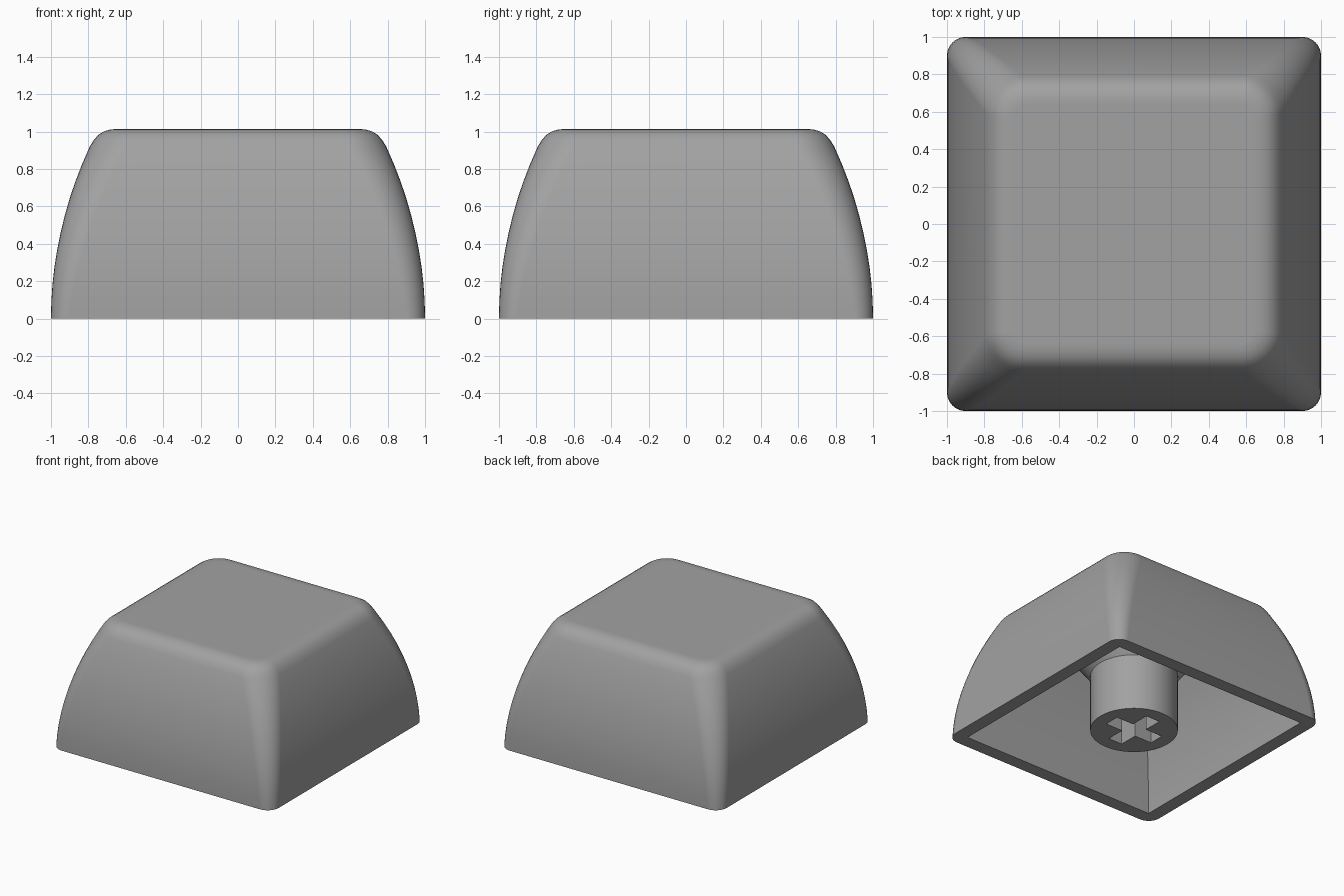
import bpy, bmesh, math

if "Cube" in bpy.data.objects:
    bpy.data.objects.remove(bpy.data.objects["Cube"])

# One matte grey plastic
plastic = bpy.data.materials.new("grey_plastic")
plastic.diffuse_color = (0.36, 0.36, 0.36, 1)
plastic.use_nodes = True
plastic.node_tree.nodes["Principled BSDF"].inputs["Base Color"].default_value = plastic.diffuse_color

SEGS = 8  # steps in each rounded corner


def make_object(name, bm):
    bmesh.ops.recalc_face_normals(bm, faces=bm.faces)
    mesh = bpy.data.meshes.new(name)
    bm.to_mesh(mesh)
    bm.free()
    mesh.materials.append(plastic)
    ob = bpy.data.objects.new(name, mesh)
    bpy.context.collection.objects.link(ob)
    return ob


def activate(ob):
    bpy.ops.object.select_all(action='DESELECT')
    ob.select_set(True)
    bpy.context.view_layer.objects.active = ob


def finish(ob):
    activate(ob)
    bpy.ops.object.shade_smooth_by_angle(angle=math.radians(35))
    mod = ob.modifiers.new("even_shading", 'WEIGHTED_NORMAL')
    mod.keep_sharp = True


def rounded_square(half, radius, z):
    pts = []
    for corner in range(4):
        a0 = corner * math.pi / 2
        sx = 1 if corner in (0, 3) else -1
        sy = 1 if corner in (0, 1) else -1
        for i in range(SEGS + 1):
            a = a0 + i / SEGS * math.pi / 2
            pts.append((sx * (half - radius) + radius * math.cos(a),
                        sy * (half - radius) + radius * math.sin(a), z))
    return pts


def circle(radius, z, n=64):
    return [(radius * math.cos(2 * math.pi * i / n),
             radius * math.sin(2 * math.pi * i / n), z) for i in range(n)]


def loft(rings):
    """Skin a stack of equal-length rings and cap both ends."""
    bm = bmesh.new()
    loops = [[bm.verts.new(p) for p in ring] for ring in rings]
    n = len(loops[0])
    for a, b in zip(loops, loops[1:]):
        for i in range(n):
            j = (i + 1) % n
            bm.faces.new((a[i], a[j], b[j], b[i]))
    bm.faces.new(loops[0])
    bm.faces.new(loops[-1])
    bmesh.ops.remove_doubles(bm, verts=bm.verts, dist=0.0005)
    return bm


def wall_half(z):
    return 1 - 0.245 * z ** 2.0 if z < 0.5 else 1 - 0.245 * z ** 2 + 0.03 * (z - 0.5) * (0.9 - z)


# Cap shell: ceiling of the cavity, down the inner walls, round the rim, up the outside
rings = []
for i in range(8, -1, -1):
    z = 0.86 * i / 8
    rings.append(rounded_square(wall_half(z) - 0.11, 0, z))
for i in range(11):
    z = 0.92 * i / 10
    rings.append(rounded_square(wall_half(z), 0.1 + 0.1 * z / 0.92, z))
edge = [(0.772, 0.953), (0.748, 0.981), (0.716, 1.001), (0.68, 1.011), (0.64, 1.014)]
for half, z in edge:
    rings.append(rounded_square(half, 0.2 - (0.79 - half) * 0.8, z))
cap = make_object("cap_shell", loft(rings))
finish(cap)

# Stem with a flared root that runs into the ceiling
stem = make_object("stem", loft([circle(0.33, 0), circle(0.33, 0.465),
                                 circle(0.6, 0.82), circle(0.6, 0.9)]))

# Cross-shaped socket cut up into the stem
L, W = 0.22, 0.063
outline = [(L, -W), (L, W), (W, W), (W, L), (-W, L), (-W, W),
           (-L, W), (-L, -W), (-W, -W), (-W, -L), (W, -L), (W, -W)]
cutter = make_object("socket_cutter", loft([[(x, y, z) for x, y in outline] for z in (-0.1, 0.42)]))
cutter.hide_render = True
cut = stem.modifiers.new("socket", 'BOOLEAN')
cut.operation = 'DIFFERENCE'
cut.solver = 'EXACT'
cut.object = cutter
activate(stem)
bpy.ops.object.modifier_apply(modifier=cut.name)
bpy.data.objects.remove(cutter)
finish(stem)
